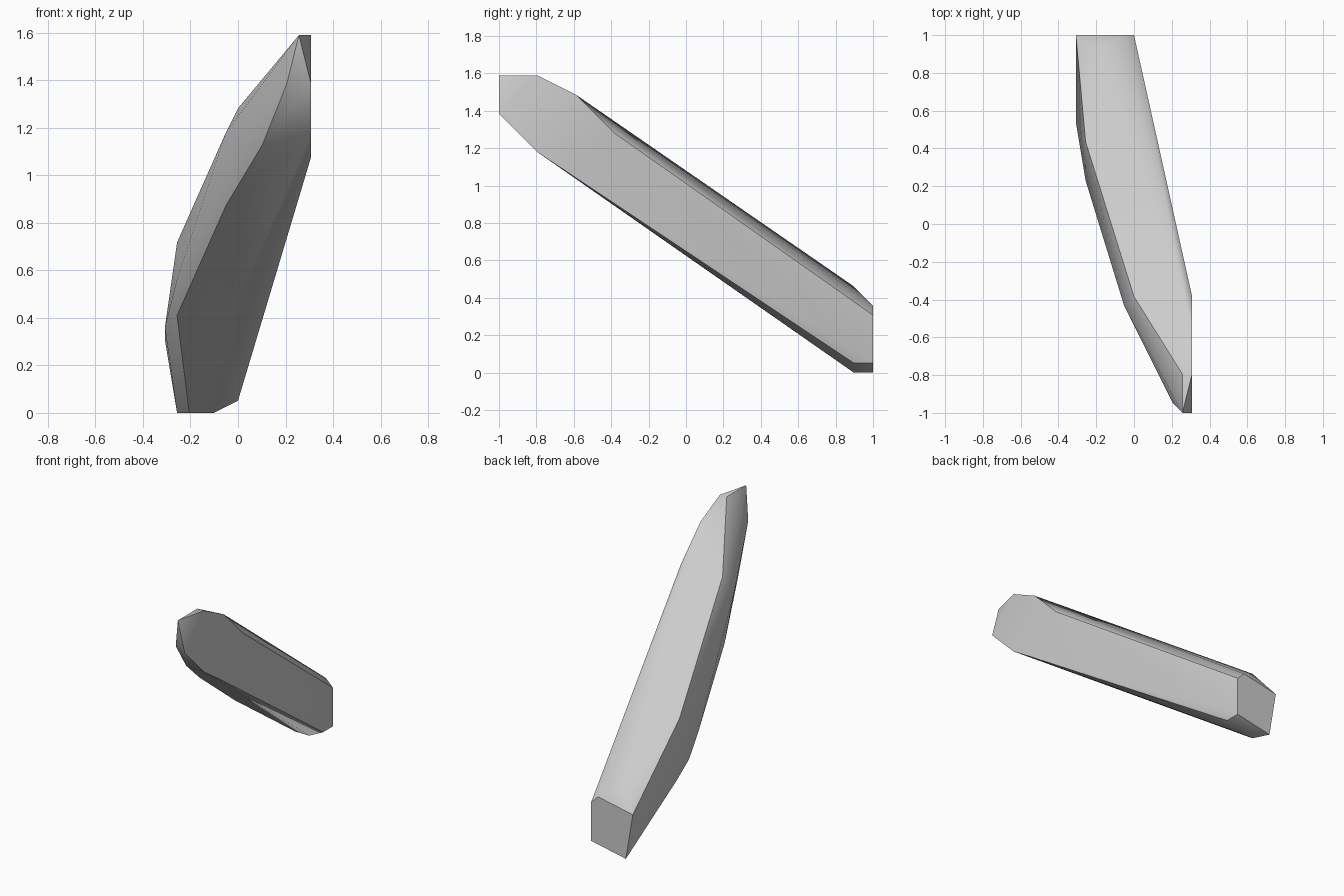
import bpy
import bmesh
import math
from mathutils import Vector

old_cube = bpy.data.objects.get("Cube")
if old_cube:
    bpy.data.objects.remove(old_cube, do_unlink=True)

# Corners are placed on a regular lattice, 12 x 39 x 31 steps
STEP = 2 / 39
LATTICE_CENTRE = Vector((6, 19.5, 0))


def make_material(name, colour):
    material = bpy.data.materials.new(name)
    material.use_nodes = True
    material.diffuse_color = colour
    shader = next(n for n in material.node_tree.nodes if n.type == "BSDF_PRINCIPLED")
    shader.inputs["Base Color"].default_value = colour
    return material


def make_hull(name, sections, material):
    """Wrap a convex skin around the corner points of all sections."""
    bm = bmesh.new()
    for section in sections:
        for corner in section:
            bm.verts.new((Vector(corner) - LATTICE_CENTRE) * STEP)
    hull = bmesh.ops.convex_hull(bm, input=bm.verts)
    leftovers = {g for g in hull["geom_interior"] + hull["geom_unused"]
                 if isinstance(g, bmesh.types.BMVert)}
    bmesh.ops.delete(bm, geom=list(leftovers), context="VERTS")
    # Merge coplanar triangles into clean flat faces
    bmesh.ops.dissolve_limit(bm, angle_limit=math.radians(0.5),
                             verts=bm.verts, edges=bm.edges)
    bmesh.ops.recalc_face_normals(bm, faces=bm.faces)
    mesh = bpy.data.meshes.new(name)
    bm.to_mesh(mesh)
    bm.free()
    mesh.materials.append(material)
    body = bpy.data.objects.new(name, mesh)
    bpy.context.collection.objects.link(body)
    return body


# Raised pointed tip
tip = [(11, 0, 31), (12, 0, 27), (11, 4, 31), (12, 4, 31), (10, 1, 27)]

# Left shoulder, flat against the side
left_shoulder = [(12, 8, 29), (12, 12, 25), (12, 4, 23), (12, 7, 21)]

# Right flank, rounding from the tip down to the foot
right_flank = [(8, 6, 22), (5, 11, 23), (6, 12, 25), (5, 13, 17),
               (1, 24, 11), (1, 28, 14), (1, 26, 8), (0, 30, 7)]

# Foot with its cut-off back end
foot = [(2, 37, 9), (4, 37, 0), (2, 37, 0), (6, 37, 1)]
back_end = [(5, 39, 7), (6, 39, 6), (6, 39, 1), (1, 39, 0), (0, 39, 6)]

grey = make_material("plain grey", (0.6, 0.6, 0.6, 1))
body = make_hull("slanted_beam", [tip, left_shoulder, right_flank, foot, back_end], grey)

# Soft shading across the shallow bends, crisp on the real edges
bpy.ops.object.select_all(action="DESELECT")
body.select_set(True)
bpy.context.view_layer.objects.active = body
bpy.ops.object.shade_smooth_by_angle(angle=math.radians(30))
